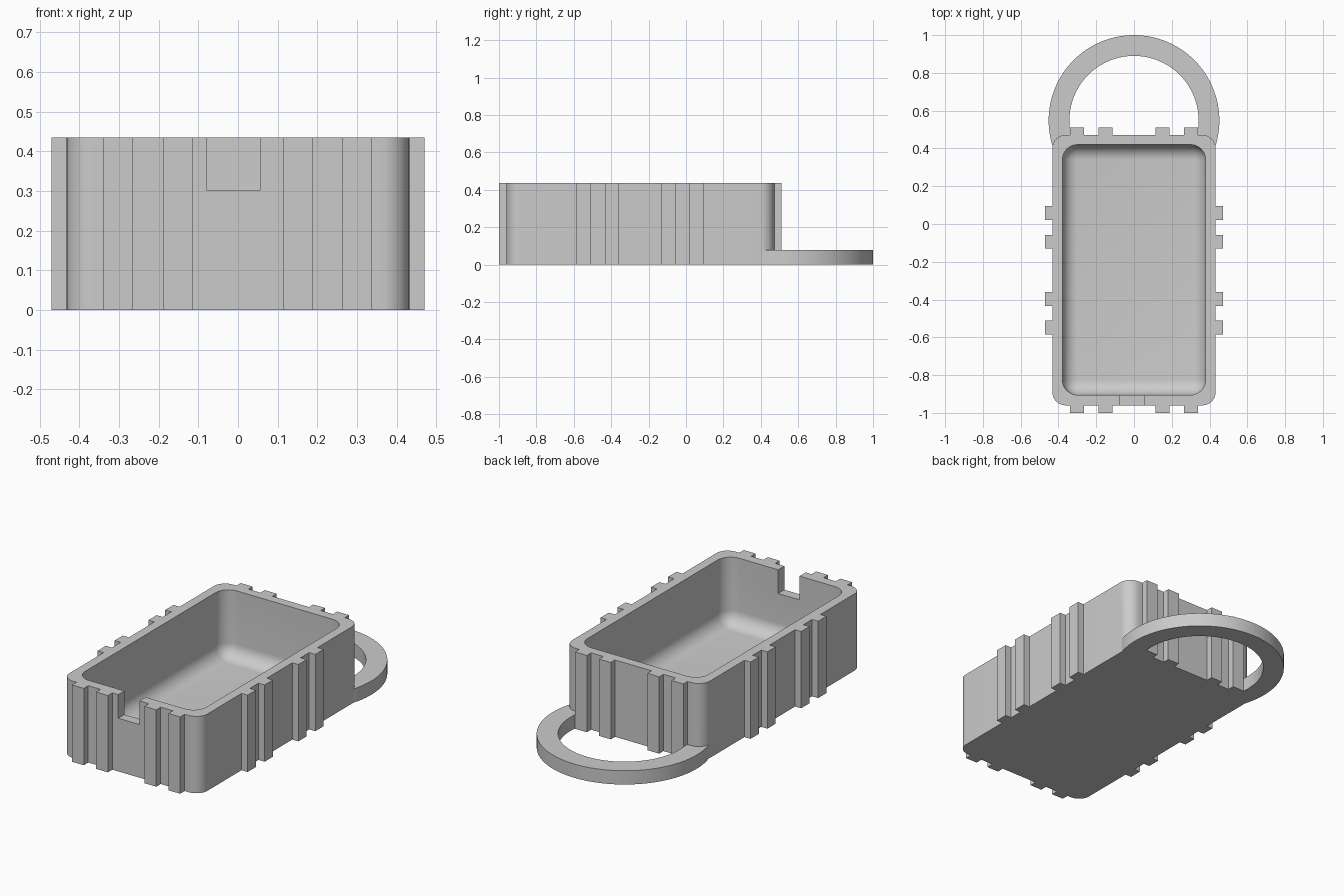
import bpy, bmesh, math
from mathutils import Matrix, Vector

cube = bpy.data.objects.get("Cube")
if cube:
    bpy.data.objects.remove(cube, do_unlink=True)

grey = bpy.data.materials.new("mid grey")
grey.use_nodes = True
colour = (0.6, 0.6, 0.6, 1)
grey.diffuse_color = colour
grey.node_tree.nodes["Principled BSDF"].inputs["Base Color"].default_value = colour

HEIGHT = 0.435


def add_object(name, bm):
    bmesh.ops.recalc_face_normals(bm, faces=bm.faces)
    mesh = bpy.data.meshes.new(name)
    bm.to_mesh(mesh)
    bm.free()
    mesh.materials.append(grey)
    obj = bpy.data.objects.new(name, mesh)
    bpy.context.collection.objects.link(obj)
    return obj


def box(name, low, high, radius=0, round_floor=False):
    """Box between two corners; upright and optionally bottom edges rounded."""
    low, high = Vector(low), Vector(high)
    bm = bmesh.new()
    bmesh.ops.create_cube(bm, size=1)
    bmesh.ops.scale(bm, vec=high - low, verts=bm.verts)
    bmesh.ops.translate(bm, vec=(low + high) / 2, verts=bm.verts)
    if radius:
        edges = []
        for e in bm.edges:
            a, b = (v.co.z for v in e.verts)
            upright = abs(a - b) > 0.01
            at_floor = max(a, b) < low.z + 0.01
            if upright or (round_floor and at_floor):
                edges.append(e)
        bmesh.ops.bevel(bm, geom=edges, offset=radius, segments=10,
                        profile=0.5, affect='EDGES')
    return add_object(name, bm)


def ring(name, centre, outer, inner, height, sides=128):
    bm = bmesh.new()
    section = [(inner, 0), (outer, 0), (outer, height), (inner, height)]
    loops = []
    for i in range(sides):
        turn = Matrix.Rotation(math.tau * i / sides, 3, 'Z')
        loops.append([bm.verts.new(turn @ Vector((r, 0, z)) + Vector(centre))
                      for r, z in section])
    for i in range(sides):
        a, b = loops[i], loops[(i + 1) % sides]
        for j in range(4):
            k = (j + 1) % 4
            bm.faces.new((a[j], b[j], b[k], a[k]))
    return add_object(name, bm)


def combine(target, tool, operation):
    mod = target.modifiers.new(operation.lower(), 'BOOLEAN')
    mod.operation, mod.solver, mod.object = operation, 'EXACT', tool
    bpy.context.view_layer.objects.active = target
    bpy.ops.object.modifier_apply(modifier=mod.name)
    bpy.data.objects.remove(tool, do_unlink=True)


# Outer block of the tray
tray = box("tray_with_loop", (-0.432, -0.96, 0), (0.432, 0.472, HEIGHT), 0.07)

# Flat carrying loop at the back
combine(tray, ring("loop", (0, 0.548, 0), 0.452, 0.342, 0.078), 'UNION')

# Grip ribs: two pairs on each of the four walls
for x in (-0.303, -0.152, 0.151, 0.301):
    for y0, y1 in ((-1.0, -0.93), (0.44, 0.51)):
        combine(tray, box("rib", (x - 0.037, y0, 0), (x + 0.037, y1, HEIGHT)), 'UNION')
for y in (-0.548, -0.396, -0.094, 0.057):
    for x0, x1 in ((-0.47, -0.41), (0.41, 0.47)):
        combine(tray, box("rib", (x0, y - 0.037, 0), (x1, y + 0.037, HEIGHT)), 'UNION')

# Rounded hollow and the cable notch in the front wall
combine(tray, box("hollow", (-0.379, -0.905, 0.055), (0.379, 0.42, 0.6), 0.08, True),
        'DIFFERENCE')
combine(tray, box("notch", (-0.078, -1.1, 0.301), (0.056, -0.8, 0.6)), 'DIFFERENCE')

# Smooth rounded areas, keep hard edges crisp
tray.select_set(True)
bpy.context.view_layer.objects.active = tray
bpy.ops.object.shade_smooth_by_angle(angle=math.radians(30))
